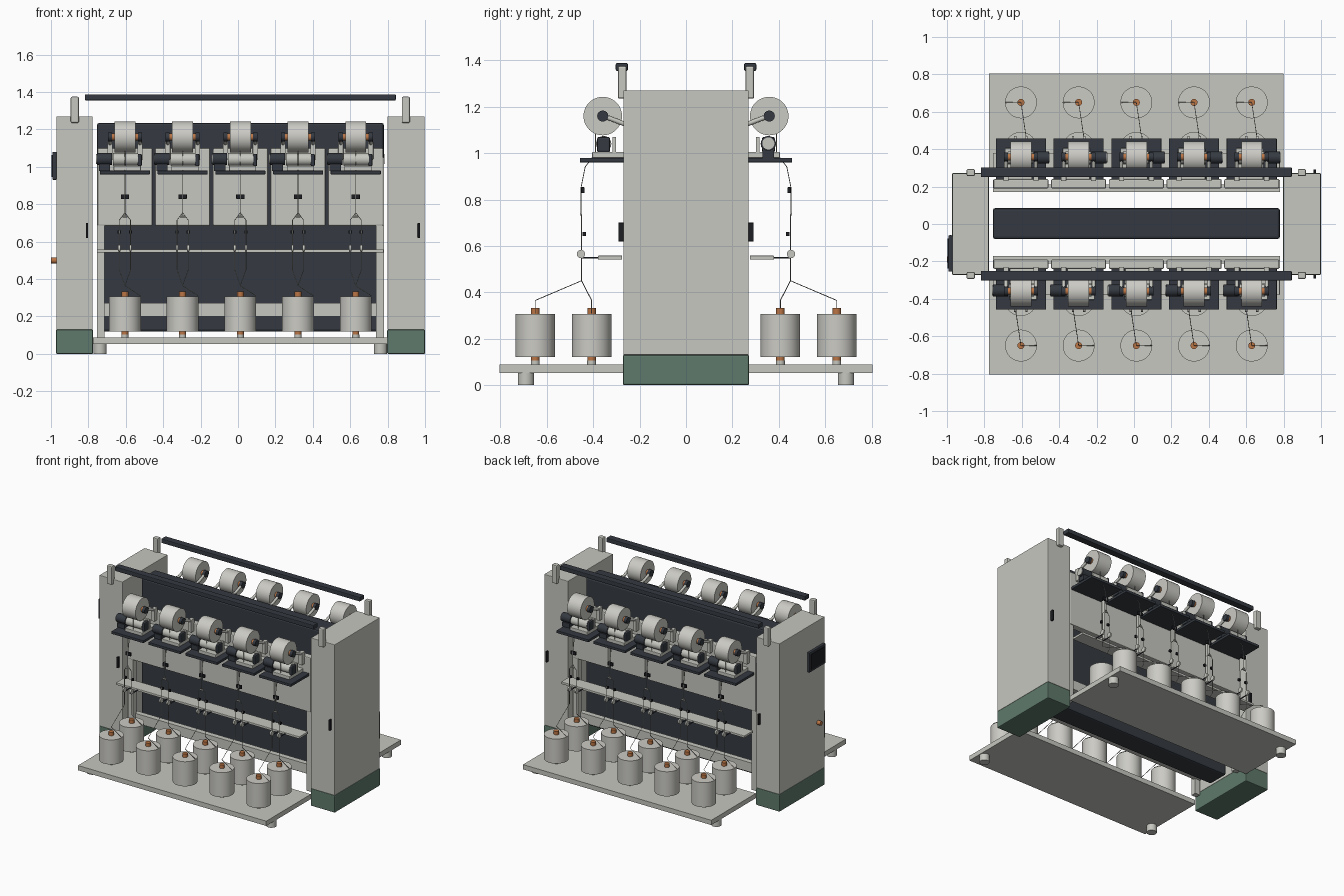
import bpy, bmesh, math
from mathutils import Vector, Matrix

cube = bpy.data.objects.get("Cube")
if cube:
    bpy.data.objects.remove(cube, do_unlink=True)


def material(name, r, g, b):
    m = bpy.data.materials.new(name)
    m.use_nodes = True
    m.diffuse_color = (r, g, b, 1)
    m.node_tree.nodes["Principled BSDF"].inputs["Base Color"].default_value = (r, g, b, 1)
    return m


LIGHT = material("light grey paint", .57, .57, .53)
YARN = material("pale yarn", .60, .595, .555)
DARK = material("dark slate", .035, .042, .053)
BLACK = material("black plastic", .012, .013, .016)
GREEN = material("green base paint", .115, .195, .15)
COPPER = material("copper", .50, .18, .06)
THREAD = material("thread grey", .36, .36, .33)

CX = .0125          # middle of the machine along its length
PITCH = .3085       # spacing of the winding stations


def finish(bm, name, mat, smooth=False):
    mesh = bpy.data.meshes.new(name)
    bm.to_mesh(mesh)
    bm.free()
    mesh.materials.append(mat)
    if smooth:
        mesh.polygons.foreach_set("use_smooth", [True] * len(mesh.polygons))
        mesh.set_sharp_from_angle(angle=math.radians(35))
    ob = bpy.data.objects.new(name, mesh)
    bpy.context.collection.objects.link(ob)
    return ob


def box(name, x, y, z, mat, bevel=0):
    """Box from (low, high) ranges on each axis."""
    bm = bmesh.new()
    bmesh.ops.create_cube(bm, size=1)
    for v in bm.verts:
        v.co = Vector([(a + b) / 2 + t * abs(b - a) for (a, b), t in zip((x, y, z), v.co)])
    if bevel:
        bmesh.ops.bevel(bm, geom=bm.edges[:], offset=bevel, segments=2,
                        affect='EDGES', profile=.5)
    return finish(bm, name, mat)


def rod(name, a, b, r, mat, sides=32):
    """Cylinder running from point a to point b."""
    a, b = Vector(a), Vector(b)
    d = b - a
    bm = bmesh.new()
    place = Matrix.Translation((a + b) / 2) @ d.to_track_quat('Z', 'Y').to_matrix().to_4x4()
    bmesh.ops.create_cone(bm, cap_ends=True, segments=sides, radius1=r, radius2=r,
                          depth=d.length, matrix=place)
    return finish(bm, name, mat, True)


def strand(name, paths, r=.002, mat=THREAD):
    cu = bpy.data.curves.new(name, 'CURVE')
    cu.dimensions = '3D'
    cu.bevel_depth = r
    cu.bevel_resolution = 1
    for pts in paths:
        sp = cu.splines.new('POLY')
        sp.points.add(len(pts) - 1)
        for p, co in zip(sp.points, pts):
            p.co = (*co, 1)
    cu.materials.append(mat)
    ob = bpy.data.objects.new(name, cu)
    bpy.context.collection.objects.link(ob)


# End cabinets on green bases
for side, x0, x1 in (("right", -.973, -.775), ("left", .797, 1.0)):
    box(side + "_cabinet", (x0 + .002, x1 - .002), (-.27, .27), (.13, 1.27), LIGHT, .003)
    box(side + "_base", (x0, x1), (-.272, .272), (0, .13), GREEN, .006)

# Control screen and knob on the right cabinet
box("control_panel", (-.992, -.97), (-.255, -.06), (.93, 1.08), DARK, .005)
box("control_screen", (-.996, -.99), (-.238, -.077), (.947, 1.063), BLACK)
rod("control_knob", (-1, -.19, .5), (-.97, -.19, .5), .016, COPPER)

# Central core
box("core_panel", (-.754, .78), (-.08, .085), (.12, 1.235), DARK, .012)


def build_side(s):
    """One working face; s=1 is the front, s=-1 the back, turned half way round."""
    face = "front_" if s > 0 else "back_"

    def P(x, y, z):
        return (CX + s * x, s * y, z)

    def B(name, x, y, z, mat, bevel=0):
        return box(face + name, [CX + s * t for t in x], [s * t for t in y], z, mat, bevel)

    def R(name, a, b, r, mat, sides=32):
        return rod(face + name, P(*a), P(*b), r, mat, sides)

    # Creel tray with feet
    B("tray", (-.7875, .7875), (-.805, -.272), (.052, .088), LIGHT)
    for x in (-.75, .75):
        R("tray_foot", (x, -.69, 0), (x, -.69, .053), .035, LIGHT)

    # Frame uprights, lower beam and guide rail
    for x in (-.746, .746):
        B("upright", (x - .021, x + .021), (-.235, -.195), (.085, 1.05), LIGHT)
    B("lower_beam", (-.767, .767), (-.21, -.17), (.2, .272), LIGHT)
    B("guide_rail", (-.767, .767), (-.38, -.275), (.541, .558), LIGHT, .003)

    # Overhead bar and its posts
    B("overhead_bar", (-.831, .831), (-.303, -.251), (1.355, 1.388), DARK, .005)
    for x in (-.885, .885):
        B("bar_post", (x - .022, x + .022), (-.294, -.256), (1.235, 1.375), LIGHT, .007)

    # Door handles
    for x in (-.807, .967):
        box(face + "door_handle", (x - .006, x + .006), (s * -.292, s * -.268),
            (.62, .70), BLACK, .002)

    for i in range(5):
        u = (i - 2) * PITCH

        # Back plate and shelf
        B("station_plate", (u - .147, u + .147), (-.24, -.19), (.685, 1.10), LIGHT, .007)
        B("station_shelf", (u - .134, u + .134), (-.458, -.235), (.96, .98), DARK, .003)

        # Drive roller with motor, bearing block and cradle
        B("roller_cradle", (u - .06, u + .085), (-.405, -.24), (.98, 1.005), LIGHT, .003)
        B("cradle_stop", (u - .06, u + .085), (-.318, -.302), (1.0, 1.07), LIGHT)
        R("drive_roller", (u - .065, -.355, 1.04), (u + .07, -.355, 1.04), .033, LIGHT)
        B("bearing_block", (u + .067, u + .09), (-.383, -.327), (1.003, 1.07), DARK, .008)
        R("motor", (u - .15, -.355, 1.042), (u - .07, -.355, 1.042), .032, DARK)
        R("motor_cap", (u - .154, -.355, 1.042), (u - .149, -.355, 1.042), .026, LIGHT)
        B("motor_foot", (u - .14, u - .08), (-.38, -.33), (.978, 1.015), DARK)

        # Wound package held between two arms
        R("package", (u - .056, -.359, 1.16), (u + .056, -.359, 1.16), .083, YARN, 48)
        R("package_tube", (u - .075, -.359, 1.16), (u + .075, -.359, 1.16), .019, COPPER)
        for e in (-1, 1):
            x = u + e * .08
            R("arm_hub", (x - .011, -.359, 1.16), (x + .011, -.359, 1.16), .024, DARK, 16)
            R("package_arm", (x, -.25, 1.12), (x, -.355, 1.16), .010, LIGHT, 12)
            B("arm_mount", (x - .014, x + .014), (-.27, -.23), (1.04, 1.135), LIGHT, .003)

        # Thread sensors and guides
        B("thread_sensor", (u - .022, u + .022), (-.452, -.438), (.828, .853), BLACK, .002)
        R("thread_loop", (u - .014, -.453, .735), (u + .014, -.453, .735), .005, LIGHT, 12)
        for e in (-1, 1):
            x = u + e * .03
            B("thread_cutter", (x - .009, x + .009), (-.446, -.432), (.643, .66), BLACK)
            R("guide_wheel", (x - .006, -.453, .565), (x + .006, -.453, .565), .018, LIGHT, 20)
            R("guide_stem", (x, -.45, .549), (x, -.375, .549), .004, DARK, 8)

        # Feed bobbins and threads
        paths = [[P(u, -.39, 1.09), P(u, -.39, 1.0), P(u, -.435, .94),
                  P(u, -.453, .85), P(u, -.453, .735)]]
        for e, y in ((-1, -.65), (1, -.407)):
            R("bobbin_stub", (u, y, .085), (u, y, .105), .019, LIGHT)
            R("bobbin_spindle", (u, y, .10), (u, y, .333), .0185, COPPER)
            R("feed_bobbin", (u, y, .121), (u, y, .307), .085, YARN, 48)
            x = u + e * .03
            paths.append([P(u, -.453, .755), P(x, -.45, .715), P(x, -.45, .45),
                          P(u, y, .365), P(u + .085, y, .31)])
        strand(face + "threads", paths)


for s in (1, -1):
    build_side(s)
